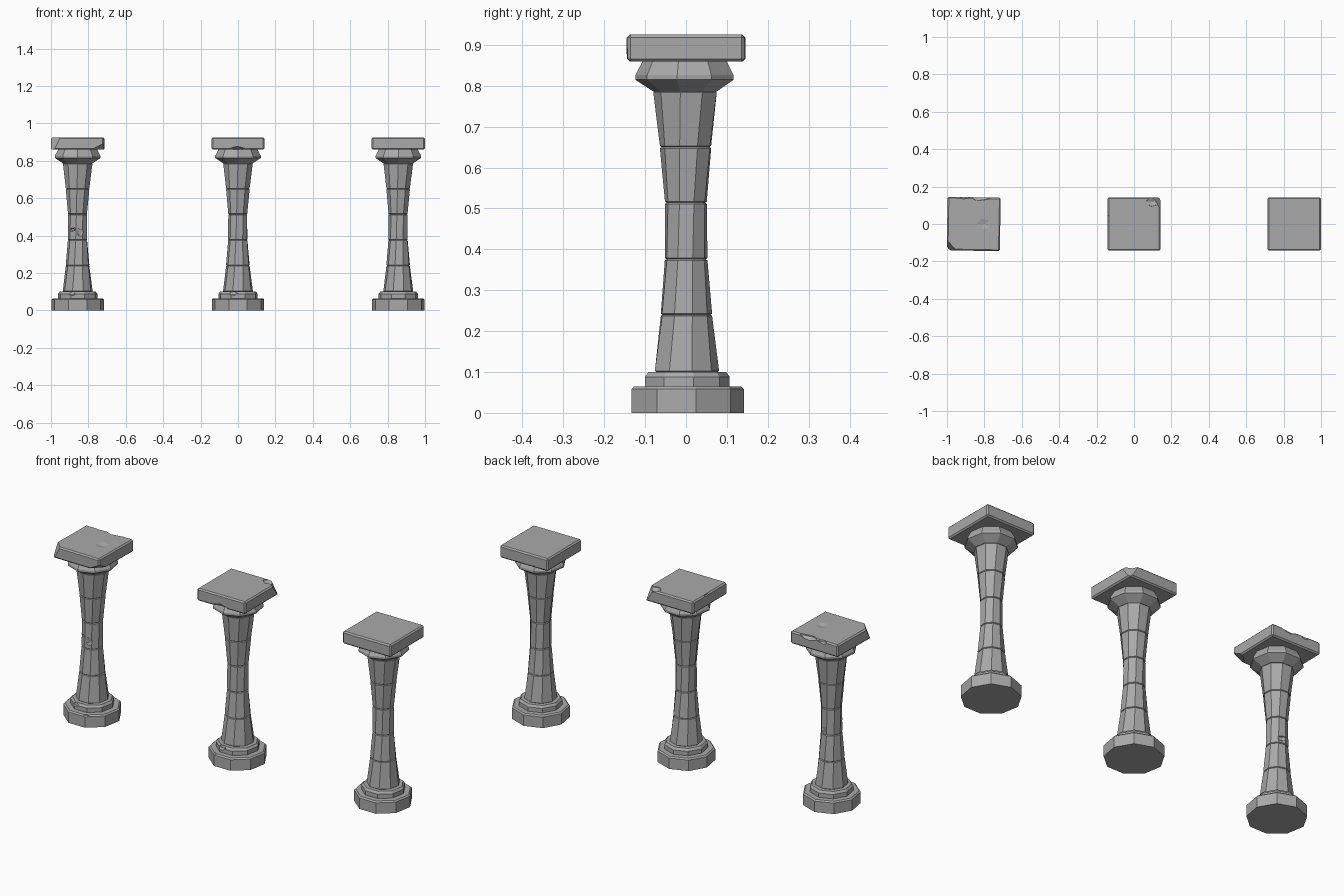
import bpy, bmesh, math
from mathutils import Vector, Matrix

cube = bpy.data.objects.get("Cube")
if cube:
    bpy.data.objects.remove(cube)

stone = bpy.data.materials.new("grey_stone")
stone.use_nodes = True
stone.diffuse_color = (0.4, 0.4, 0.4, 1)
stone.node_tree.nodes["Principled BSDF"].inputs["Base Color"].default_value = (0.4, 0.4, 0.4, 1)

SIDES = 9
SPACING = 0.857


def finish(name, bm, x):
    bmesh.ops.recalc_face_normals(bm, faces=bm.faces)
    mesh = bpy.data.meshes.new(name)
    bm.to_mesh(mesh)
    bm.free()
    mesh.materials.append(stone)
    obj = bpy.data.objects.new(name, mesh)
    obj.location.x = x
    bpy.context.collection.objects.link(obj)
    return obj


def turned(name, x, profile):
    """Nine-sided solid from (radius, height, twist in degrees) rings."""
    bm = bmesh.new()
    rings = []
    for r, z, twist in profile:
        angles = [math.radians(90 + twist + 360 * i / SIDES) for i in range(SIDES)]
        rings.append([bm.verts.new((r * math.cos(a), r * math.sin(a), z)) for a in angles])
    for low, high in zip(rings, rings[1:]):
        for i in range(SIDES):
            j = (i + 1) % SIDES
            bm.faces.new((low[i], low[j], high[j], high[i]))
    bm.faces.new(rings[0])
    bm.faces.new(rings[-1])
    return finish(name, bm, x)


def slab(name, x, turn):
    """Bevelled square top slab."""
    bm = bmesh.new()
    bmesh.ops.create_cube(bm, size=1)
    bmesh.ops.scale(bm, vec=(0.284, 0.286, 0.066), verts=bm.verts)
    bmesh.ops.bevel(bm, geom=bm.edges[:], offset=0.007, segments=1, affect='EDGES')
    bmesh.ops.rotate(bm, matrix=Matrix.Rotation(math.radians(turn), 3, 'Z'), verts=bm.verts)
    bmesh.ops.translate(bm, vec=(0, 0, 0.892), verts=bm.verts)
    return finish(name, bm, x)


def slice_off(obj, point, normal):
    """Break off everything beyond a plane."""
    bm = bmesh.new()
    bm.from_mesh(obj.data)
    cut = bmesh.ops.bisect_plane(bm, geom=bm.verts[:] + bm.edges[:] + bm.faces[:],
                                 plane_co=point, plane_no=Vector(normal), clear_outer=True)
    edges = [e for e in cut["geom_cut"] if isinstance(e, bmesh.types.BMEdge)]
    bmesh.ops.holes_fill(bm, edges=edges, sides=0)
    bm.to_mesh(obj.data)
    bm.free()


def gouge(obj, centre, size, turn=0):
    """Carve a faceted hollow out of a part."""
    bm = bmesh.new()
    bmesh.ops.create_icosphere(bm, subdivisions=1, radius=1)
    bmesh.ops.scale(bm, vec=size, verts=bm.verts)
    bmesh.ops.rotate(bm, matrix=Matrix.Rotation(math.radians(turn), 3, 'Y'), verts=bm.verts)
    bmesh.ops.translate(bm, vec=centre, verts=bm.verts)
    cutter = finish("chip_cutter", bm, obj.location.x)
    cutter.hide_render = True
    mod = obj.modifiers.new("chip", 'BOOLEAN')
    mod.operation = 'DIFFERENCE'
    mod.solver = 'EXACT'
    mod.object = cutter
    bpy.context.view_layer.update()
    graph = bpy.context.evaluated_depsgraph_get()
    carved = bpy.data.meshes.new_from_object(obj.evaluated_get(graph))
    obj.modifiers.clear()
    obj.data = carved
    bpy.data.objects.remove(cutter)


def column(label, x, turn=0):
    parts = {}
    parts["plinth"] = turned(label + "_plinth", x, [
        (0.142, 0, 0), (0.142, 0.058, 0), (0.135, 0.065, 0)])
    parts["ring"] = turned(label + "_base_ring", x, [
        (0.107, 0.064, 0), (0.107, 0.088, 0), (0.098, 0.1, 0)])
    # Shaft drums, each twisted a little further, with bevelled joints
    joints = [(0.081, 0.1), (0.064, 0.24), (0.053, 0.376),
              (0.052, 0.514), (0.064, 0.65), (0.08, 0.787)]
    for i, ((r0, z0), (r1, z1)) in enumerate(zip(joints, joints[1:])):
        parts["drum%d" % i] = turned("%s_shaft_drum_%d" % (label, i + 1), x, [
            (r0 - 0.004, z0, 4 * i), (r0, z0 + 0.003, 4 * i),
            (r1, z1 - 0.003, 4 * i + 4), (r1 - 0.004, z1, 4 * i + 4)])
    parts["capital"] = turned(label + "_capital", x, [
        (0.08, 0.786, 20), (0.124, 0.815, 20), (0.124, 0.826, 20), (0.106, 0.86, 20)])
    parts["slab"] = slab(label + "_top_slab", x, turn)
    return parts


worn = column("worn_column", -SPACING, -1)
chipped = column("chipped_column", 0)
column("intact_column", SPACING)

# Worn column: broken slab corners, ragged back edge, cracked shaft and base
slice_off(worn["slab"], (-0.118, -0.122, 0.91), (-1, -0.9, 0.5))
slice_off(worn["slab"], (0.115, -0.12, 0.868), (0.5, -0.5, -1))
gouge(worn["slab"], (0.035, 0.15, 0.935), (0.07, 0.03, 0.035))
gouge(worn["slab"], (-0.05, 0.155, 0.93), (0.04, 0.025, 0.03))
gouge(worn["slab"], (0.055, 0, 0.93), (0.045, 0.035, 0.011))
gouge(worn["drum2"], (0.02, -0.058, 0.415), (0.035, 0.018, 0.03), 20)
gouge(worn["drum2"], (-0.035, -0.045, 0.43), (0.03, 0.018, 0.012), -15)
gouge(worn["drum2"], (0.02, 0.055, 0.4), (0.035, 0.015, 0.02), 15)
gouge(worn["drum1"], (0.03, -0.062, 0.33), (0.008, 0.015, 0.06), -12)
gouge(worn["ring"], (-0.035, -0.108, 0.093), (0.03, 0.02, 0.02))
gouge(worn["plinth"], (0.06, -0.135, 0.066), (0.03, 0.02, 0.012))

# Chipped column: one broken slab corner, a front notch and a chipped base
slice_off(chipped["slab"], (0.122, 0.122, 0.905), (1, 0.8, 0.6))
gouge(chipped["slab"], (0.1, 0.12, 0.93), (0.04, 0.03, 0.02))
gouge(chipped["slab"], (-0.005, -0.145, 0.855), (0.055, 0.025, 0.024))
gouge(chipped["slab"], (-0.145, 0.03, 0.925), (0.012, 0.025, 0.012))
gouge(chipped["ring"], (-0.03, -0.105, 0.095), (0.035, 0.02, 0.02))
gouge(chipped["plinth"], (-0.06, -0.135, 0.066), (0.03, 0.02, 0.012))
